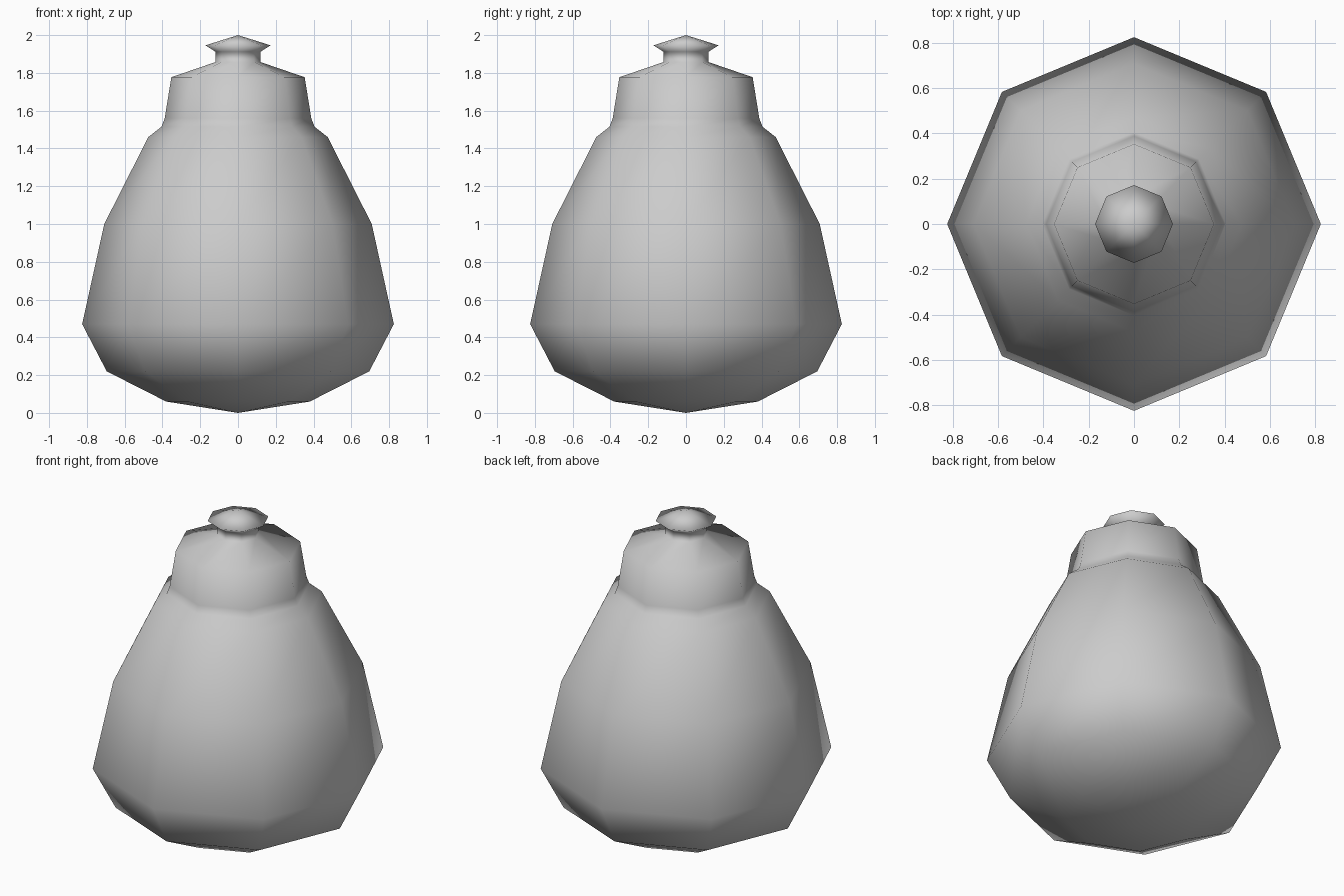
import bpy, bmesh
from math import cos, sin, pi

if "Cube" in bpy.data.objects:
    bpy.data.objects.remove(bpy.data.objects["Cube"])

SIDES = 8


def lathe(name, profile):
    """Revolve (radius, height) points around z; radius 0 closes with a pole."""
    bm = bmesh.new()
    rings = []
    for r, z in profile:
        n = SIDES if r > 0 else 1
        rings.append([bm.verts.new((r * cos(2 * pi * i / SIDES),
                                    r * sin(2 * pi * i / SIDES), z))
                      for i in range(n)])
    for a, b in zip(rings, rings[1:]):
        for i in range(SIDES):
            j = (i + 1) % SIDES
            quad = [a[i % len(a)], a[j % len(a)], b[j % len(b)], b[i % len(b)]]
            bm.faces.new(list(dict.fromkeys(quad)))
    bmesh.ops.recalc_face_normals(bm, faces=bm.faces)
    for f in bm.faces:
        f.smooth = True
    mesh = bpy.data.meshes.new(name)
    bm.to_mesh(mesh)
    bm.free()
    obj = bpy.data.objects.new(name, mesh)
    bpy.context.collection.objects.link(obj)
    return obj


# Rounded base and tapering belly
body = [(0, 0), (0.38, 0.06), (0.695, 0.22), (0.825, 0.47),
        (0.708, 1.0), (0.475, 1.46)]
# Collar with sloping shoulder
collar = [(0.405, 1.515), (0.388, 1.56), (0.353, 1.777), (0.12, 1.857)]
# Stopper knob
knob = [(0.12, 1.912), (0.172, 1.946), (0, 2.0)]

lathe("stoppered_jar", body + collar + knob)
